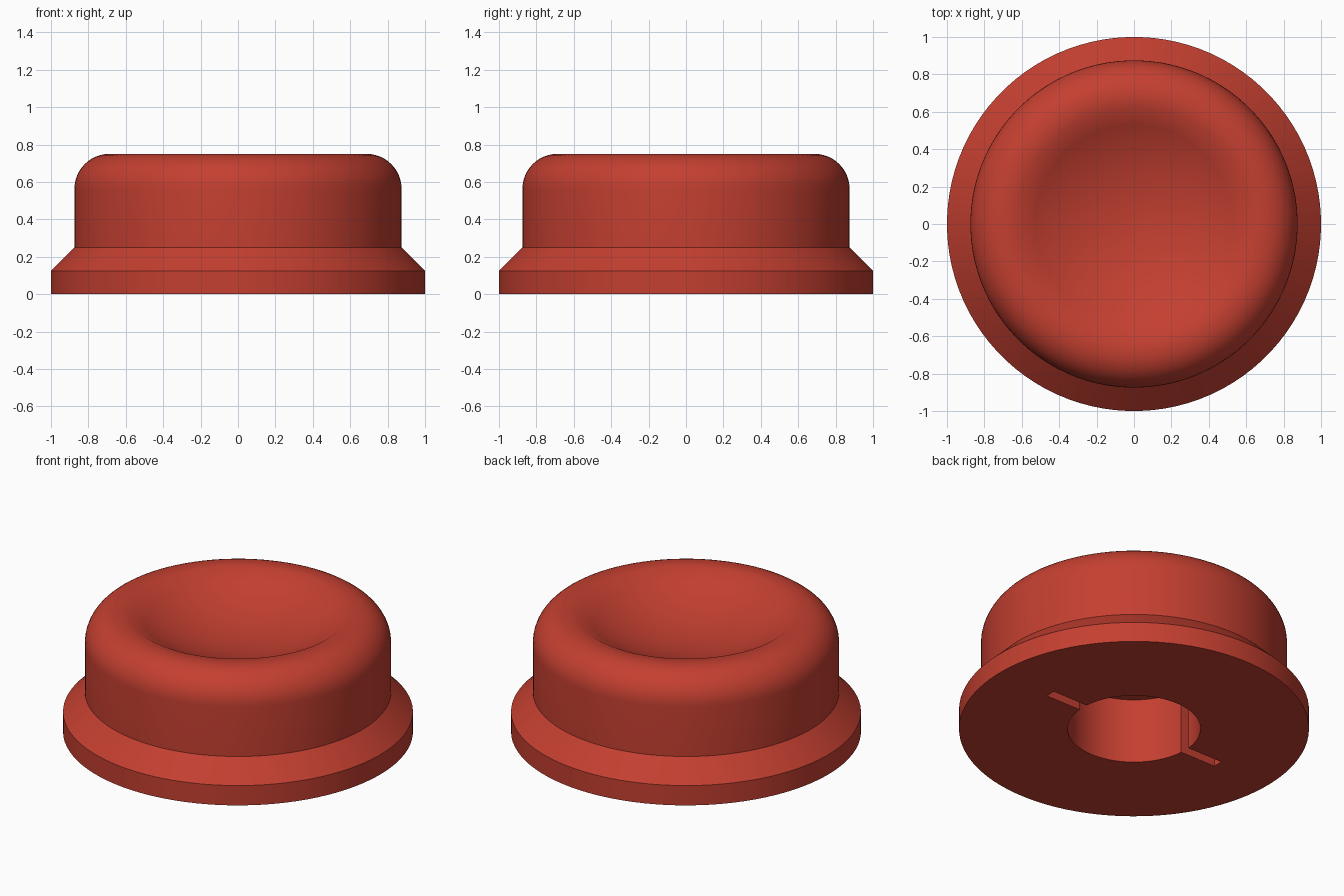
import bpy, bmesh, math

if "Cube" in bpy.data.objects:
    bpy.data.objects.remove(bpy.data.objects["Cube"])

SEGMENTS = 96
RIM_R, RIM_Z, ROUND = 0.6875, 0.5625, 0.1875   # rounded outer shoulder
HOLE_R, HOLE_Z = 0.38, 0.41
DISH_R, DISH_DEPTH, TOP = 0.625, 0.1875, 0.75
DISH_RINGS = 6

red = bpy.data.materials.new("red plastic")
red.diffuse_color = (0.55, 0.05, 0.03, 1)
red.use_nodes = True
red.node_tree.nodes["Principled BSDF"].inputs["Base Color"].default_value = red.diffuse_color


def new_object(name, bm):
    bmesh.ops.recalc_face_normals(bm, faces=bm.faces)
    mesh = bpy.data.meshes.new(name)
    bm.to_mesh(mesh)
    bm.free()
    mesh.materials.append(red)
    obj = bpy.data.objects.new(name, mesh)
    bpy.context.collection.objects.link(obj)
    return obj


# Profile: socket ceiling, socket wall, flange, chamfer, side
profile = [(0, HOLE_Z), (HOLE_R, HOLE_Z), (HOLE_R, 0), (1, 0),
           (1, 0.125), (0.875, 0.25)]
# Rounded shoulder up to the narrow flat rim
steps = 12
for i in range(steps + 1):
    a = math.pi / 2 * i / steps
    profile.append((RIM_R + ROUND * math.cos(a), RIM_Z + ROUND * math.sin(a)))
# Spherical finger dish
sphere_r = (DISH_R ** 2 + DISH_DEPTH ** 2) / (2 * DISH_DEPTH)
slope = math.asin(DISH_R / sphere_r)
centre_z = TOP - DISH_DEPTH + sphere_r
for i in range(DISH_RINGS + 1):
    a = slope * (1 - i / DISH_RINGS)
    profile.append((sphere_r * math.sin(a), centre_z - sphere_r * math.cos(a)))

# Button cap turned around z, seam kept off the slot
bm = bmesh.new()
t = math.pi / SEGMENTS
verts = [bm.verts.new((r * math.cos(t), r * math.sin(t), z)) for r, z in profile]
edges = [bm.edges.new(pair) for pair in zip(verts, verts[1:])]
bmesh.ops.spin(bm, geom=verts + edges, cent=(0, 0, 0), axis=(0, 0, 1),
               angle=2 * math.pi, steps=SEGMENTS)
bmesh.ops.remove_doubles(bm, verts=bm.verts, dist=0.0005)
cap = new_object("button_cap", bm)

# Key slot across the socket
bm = bmesh.new()
for v in bmesh.ops.create_cube(bm, size=1)["verts"]:
    v.co.x *= 1.25
    v.co.y *= 0.0625
    v.co.z = 0.409 if v.co.z > 0 else -0.1
cutter = new_object("slot_cutter", bm)
cutter.hide_render = True

cut = cap.modifiers.new("slot", 'BOOLEAN')
cut.operation = 'DIFFERENCE'
cut.solver = 'EXACT'
cut.object = cutter
bpy.context.view_layer.objects.active = cap
cap.select_set(True)
bpy.ops.object.modifier_apply(modifier=cut.name)
bpy.data.objects.remove(cutter)

bpy.ops.object.shade_smooth_by_angle(angle=math.radians(40))
